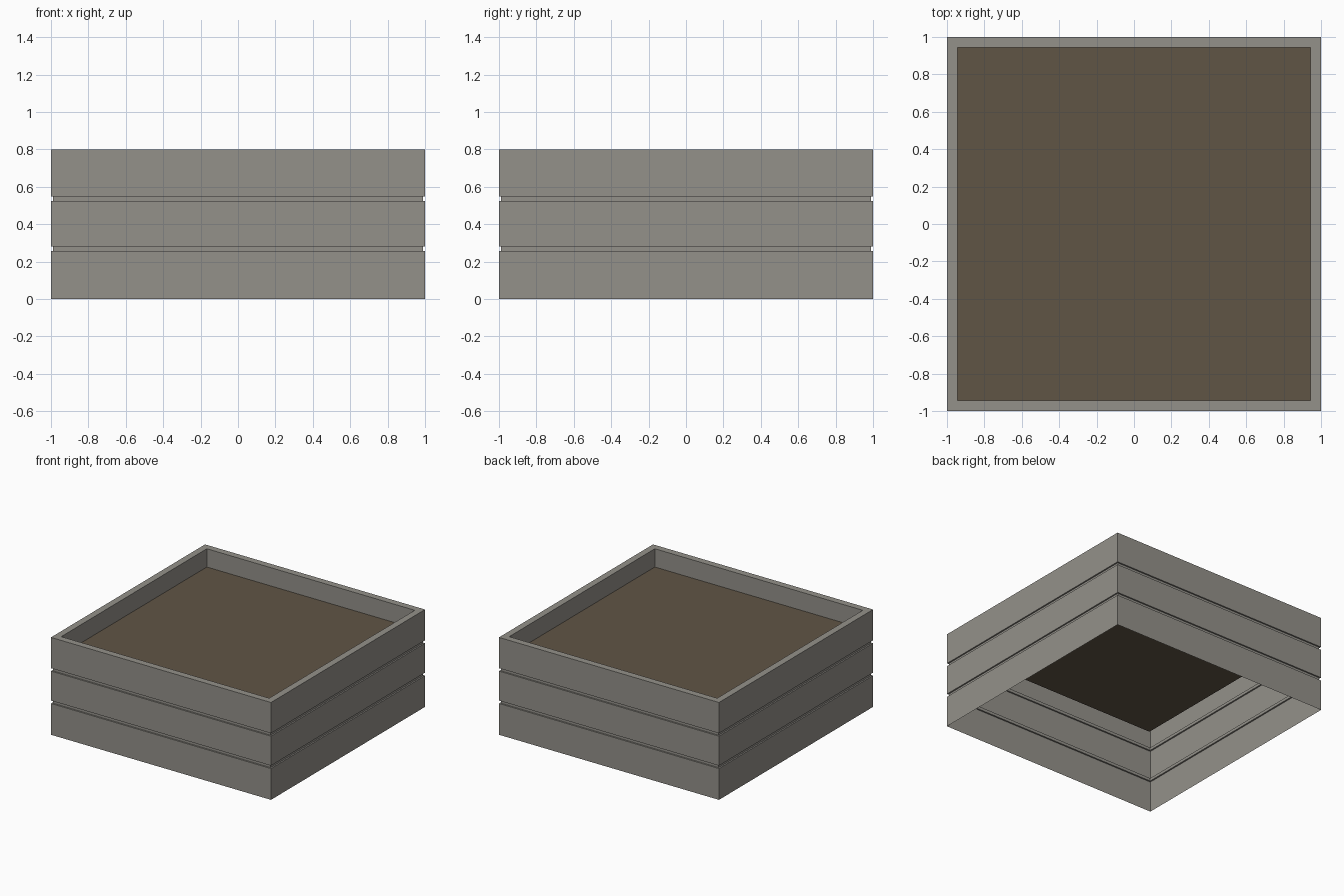
import bpy
import bmesh

cube = bpy.data.objects.get("Cube")
if cube:
    bpy.data.objects.remove(cube, do_unlink=True)

HEIGHT, RIM, SOIL_Z = 0.8, 0.945, 0.65
GROOVE_R = 0.988
GROOVES = [(0.257, 0.281), (0.523, 0.547)]
CORNERS = [(-1, -1), (1, -1), (1, 1), (-1, 1)]


def material(name, rgb):
    mat = bpy.data.materials.new(name)
    mat.use_nodes = True
    colour = (*rgb, 1)
    mat.diffuse_color = colour
    bsdf = next(n for n in mat.node_tree.nodes if n.type == "BSDF_PRINCIPLED")
    bsdf.inputs["Base Color"].default_value = colour
    bsdf.inputs["Roughness"].default_value = 0.9
    return mat


def make_object(name, bm, mat):
    mesh = bpy.data.meshes.new(name)
    bm.to_mesh(mesh)
    bm.free()
    mesh.materials.append(mat)
    obj = bpy.data.objects.new(name, mesh)
    bpy.context.collection.objects.link(obj)
    return obj


def square_ring(bm, half, z):
    return [bm.verts.new((sx * half, sy * half, z)) for sx, sy in CORNERS]


stone = material("warm grey stone", (0.296, 0.283, 0.255))
earth = material("brown soil", (0.117, 0.089, 0.060))

# Planter walls: one thin skin swept around the square, open underneath,
# with two recessed grooves, a flat rim and a short inner lip
profile = [(1, 0)]
for low, high in GROOVES:
    profile += [(1, low), (GROOVE_R, low), (GROOVE_R, high), (1, high)]
profile += [(1, HEIGHT), (RIM, HEIGHT), (RIM, SOIL_Z)]

bm = bmesh.new()
rings = [square_ring(bm, half, z) for half, z in profile]
for lower, upper in zip(rings, rings[1:]):
    for i in range(4):
        j = (i + 1) % 4
        bm.faces.new((lower[i], lower[j], upper[j], upper[i]))
make_object("planter_walls", bm, stone)

# Soil surface
bm = bmesh.new()
bm.faces.new(square_ring(bm, RIM, SOIL_Z))
make_object("soil", bm, earth)
